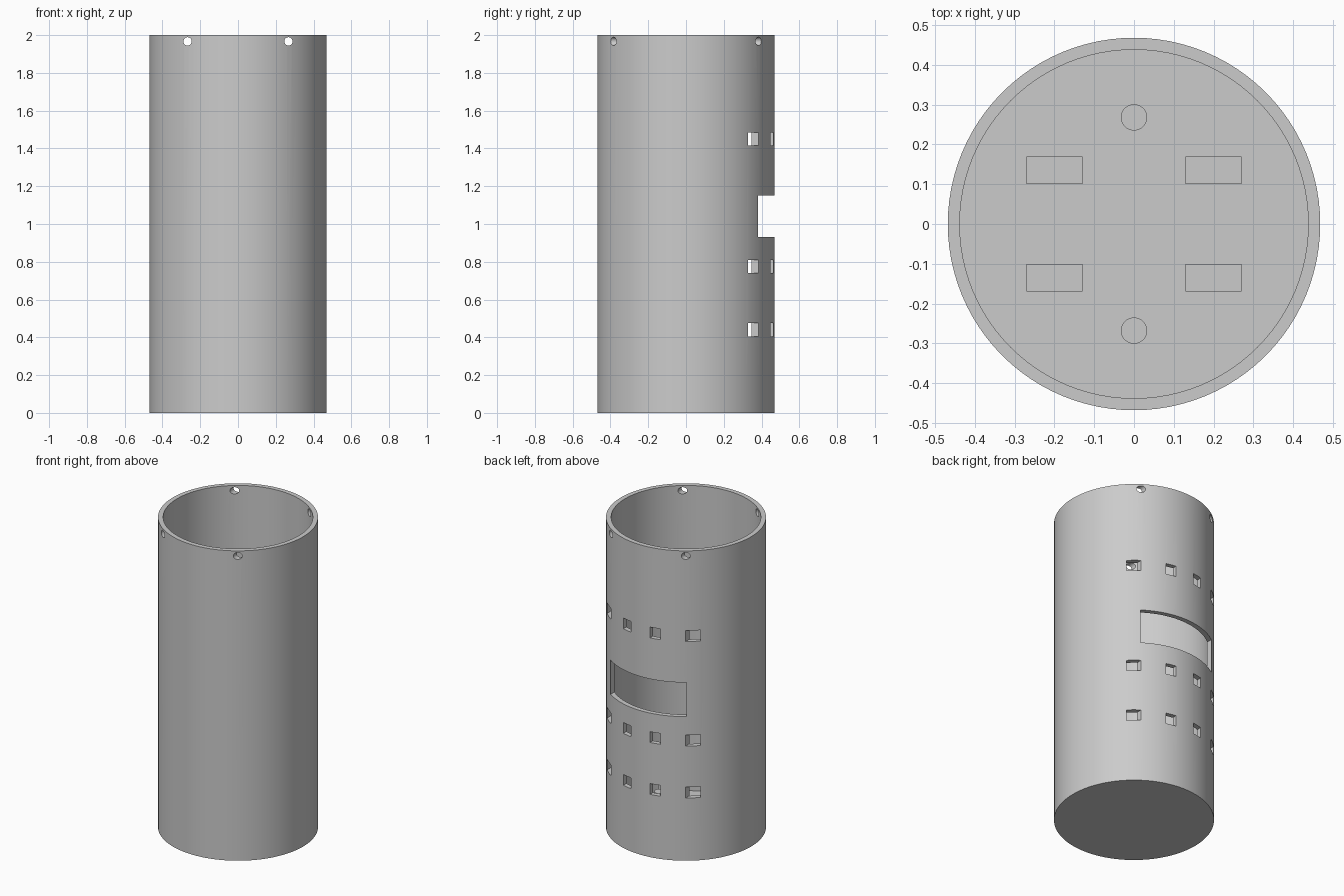
import bpy
from math import radians

cube = bpy.data.objects.get("Cube")
if cube:
    bpy.data.objects.remove(cube, do_unlink=True)

OUTER, INNER, HEIGHT, FLOOR = 0.468, 0.438, 2.0, 0.03

grey = bpy.data.materials.new("plain grey")
grey.use_nodes = True
colour = (0.6, 0.6, 0.6, 1)
grey.diffuse_color = colour
grey.node_tree.nodes["Principled BSDF"].inputs["Base Color"].default_value = colour


def finish(name):
    obj = bpy.context.object
    obj.name = name
    obj.data.materials.append(grey)
    return obj


def box(name, x, y, z):
    """Box from (low, high) ranges on each axis."""
    mids = [(a + b) / 2 for a, b in (x, y, z)]
    bpy.ops.mesh.primitive_cube_add(size=1, location=mids)
    obj = finish(name)
    obj.scale = [b - a for a, b in (x, y, z)]
    return obj


def cylinder(name, radius, depth, centre, sides=32, tilt=0):
    bpy.ops.mesh.primitive_cylinder_add(vertices=sides, radius=radius, depth=depth,
                                        location=centre, rotation=(tilt, 0, 0))
    return finish(name)


def smooth(obj):
    bpy.ops.object.select_all(action="DESELECT")
    obj.select_set(True)
    bpy.context.view_layer.objects.active = obj
    bpy.ops.object.shade_smooth_by_angle(angle=radians(25))


# Open-topped tube with a closed floor
body = cylinder("tube_body", OUTER, HEIGHT, (0, 0, HEIGHT / 2), 96)
cutters = [cylinder("bore_cutter", INNER, HEIGHT, (0, 0, FLOOR + HEIGHT / 2), 96)]

# Wide window and three rows of small windows in the back wall
cutters.append(box("window_cutter", (-0.27, 0.27), (0.2, 0.6), (0.93, 1.15)))
for z in (0.44, 0.775, 1.45):
    for x in (-0.3, -0.1, 0.1, 0.3):
        cutters.append(box("small_window_cutter", (x - 0.033, x + 0.033),
                           (0.2, 0.6), (z - 0.035, z + 0.035)))

# Round holes through both walls near the rim
for x in (-0.267, 0.267):
    cutters.append(cylinder("rim_hole_cutter", 0.022, 1.2, (x, 0, 1.967), 24, radians(90)))

for cutter in cutters:
    cutter.hide_render = True
    mod = body.modifiers.new("cut", "BOOLEAN")
    mod.operation = "DIFFERENCE"
    mod.solver = "EXACT"
    mod.object = cutter
    bpy.context.view_layer.objects.active = body
    bpy.ops.object.modifier_apply(modifier=mod.name)
    bpy.data.objects.remove(cutter, do_unlink=True)
smooth(body)

# Pins and blocks standing on the floor inside
for side, label in ((-1, "front"), (1, "back")):
    smooth(cylinder(label + "_pin", 0.033, 0.32, (0, side * 0.268, 0.173)))
    for cx, hand in ((-0.2, "right"), (0.2, "left")):
        cy = side * 0.135
        box(label + "_" + hand + "_block", (cx - 0.07, cx + 0.07),
            (cy - 0.034, cy + 0.034), (0.02, 0.17))
